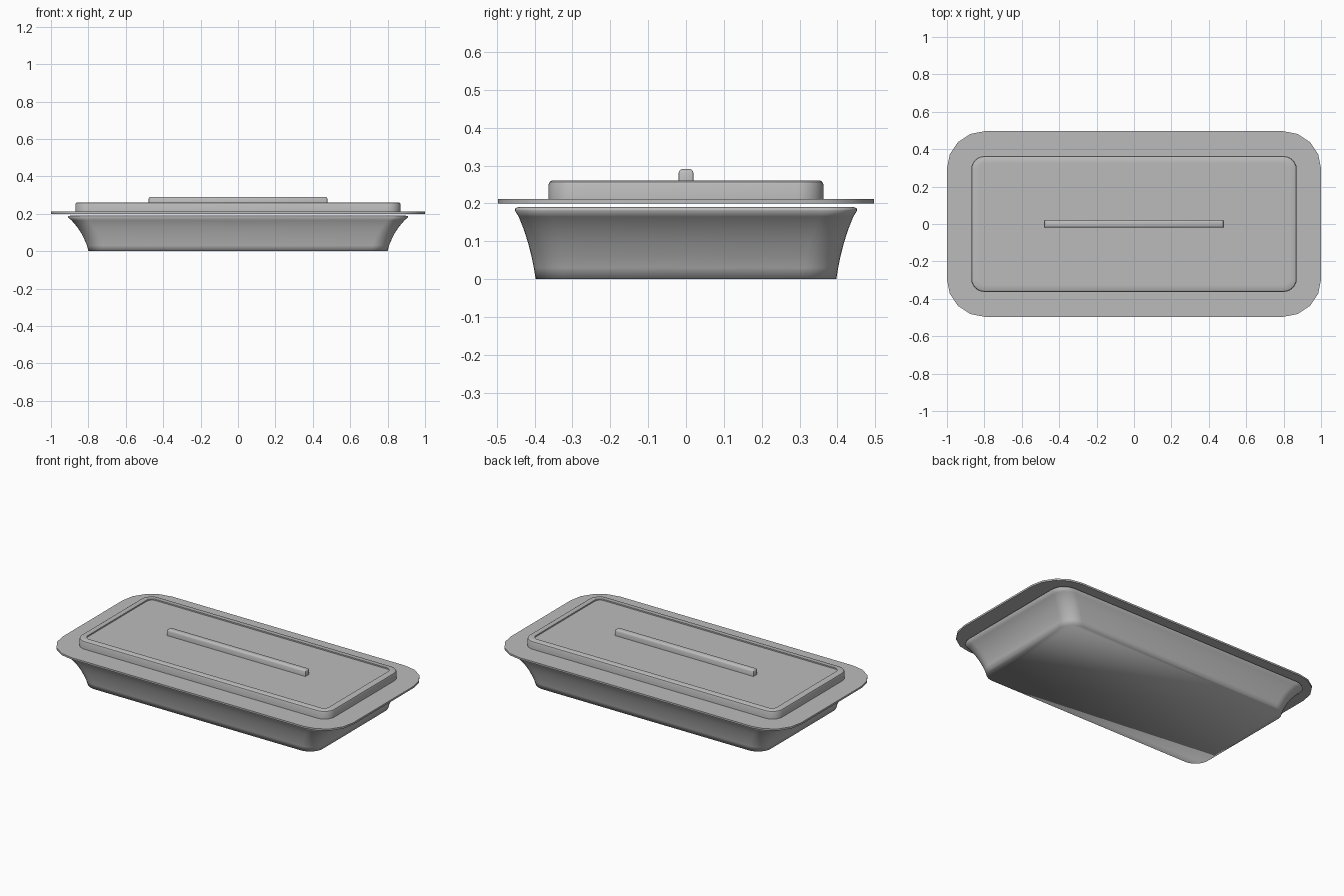
import bpy, bmesh, math

if "Cube" in bpy.data.objects:
    bpy.data.objects.remove(bpy.data.objects["Cube"])

grey = bpy.data.materials.new("dark_grey")
grey.diffuse_color = (0.5, 0.5, 0.5, 1)
grey.use_nodes = True
grey.node_tree.nodes["Principled BSDF"].inputs["Base Color"].default_value = grey.diffuse_color


def ring(hx, hy, r, z, seg):
    """Rounded rectangle outline, counter-clockwise."""
    pts = []
    for sx, sy, a0 in ((1, 1, 0), (-1, 1, 90), (-1, -1, 180), (1, -1, 270)):
        for i in range(seg + 1):
            a = math.radians(a0 + 90 * i / seg)
            pts.append((sx * (hx - r) + r * math.cos(a),
                        sy * (hy - r) + r * math.sin(a), z))
    return pts


def loft(name, sections, seg, angle=30):
    """Skin stacked rounded rectangles (hx, hy, r, z) and cap both ends."""
    bm = bmesh.new()
    rings = [[bm.verts.new(p) for p in ring(*s, seg)] for s in sections]
    n = len(rings[0])
    for a, b in zip(rings, rings[1:]):
        for i in range(n):
            j = (i + 1) % n
            bm.faces.new((a[i], a[j], b[j], b[i]))
    bm.faces.new(rings[0][::-1])
    bm.faces.new(rings[-1])
    bmesh.ops.recalc_face_normals(bm, faces=bm.faces)
    me = bpy.data.meshes.new(name)
    bm.to_mesh(me)
    bm.free()
    me.materials.append(grey)
    ob = bpy.data.objects.new(name, me)
    bpy.context.collection.objects.link(ob)
    bpy.ops.object.select_all(action='DESELECT')
    ob.select_set(True)
    bpy.context.view_layer.objects.active = ob
    bpy.ops.object.shade_smooth_by_angle(angle=math.radians(angle))
    return ob


# Flared hollow dish, smooth throughout: outside wall, rolled rim, inside wall
loft("dish", [
    (0.80, 0.397, 0.09, 0.0),
    (0.807, 0.402, 0.09, 0.03),
    (0.82, 0.408, 0.09, 0.06),
    (0.837, 0.417, 0.09, 0.095),
    (0.86, 0.428, 0.09, 0.13),
    (0.89, 0.442, 0.09, 0.165),
    (0.91, 0.452, 0.09, 0.181),
    (0.908, 0.451, 0.09, 0.187),
    (0.897, 0.443, 0.085, 0.19),
    (0.88, 0.425, 0.08, 0.185),
    (0.84, 0.408, 0.08, 0.13),
    (0.80, 0.388, 0.08, 0.06),
    (0.78, 0.375, 0.08, 0.02),
], 8, 180)

# Thin flat lid flange with faceted corners
loft("lid_flange", [(1.0, 0.496, 0.2, 0.2), (1.0, 0.496, 0.2, 0.211)], 4)

# Raised lid panel with rounded lip and shallow recess
loft("lid_panel", [
    (0.87, 0.363, 0.07, 0.205),
    (0.87, 0.363, 0.07, 0.25),
    (0.867, 0.36, 0.067, 0.257),
    (0.86, 0.353, 0.06, 0.261),
    (0.830, 0.325, 0.035, 0.261),
    (0.830, 0.325, 0.035, 0.253),
], 6)

# Long bar handle
loft("lid_handle", [
    (0.478, 0.020, 0.004, 0.25),
    (0.478, 0.020, 0.004, 0.28),
    (0.475, 0.017, 0.004, 0.287),
    (0.469, 0.011, 0.004, 0.291),
], 2, 35)
